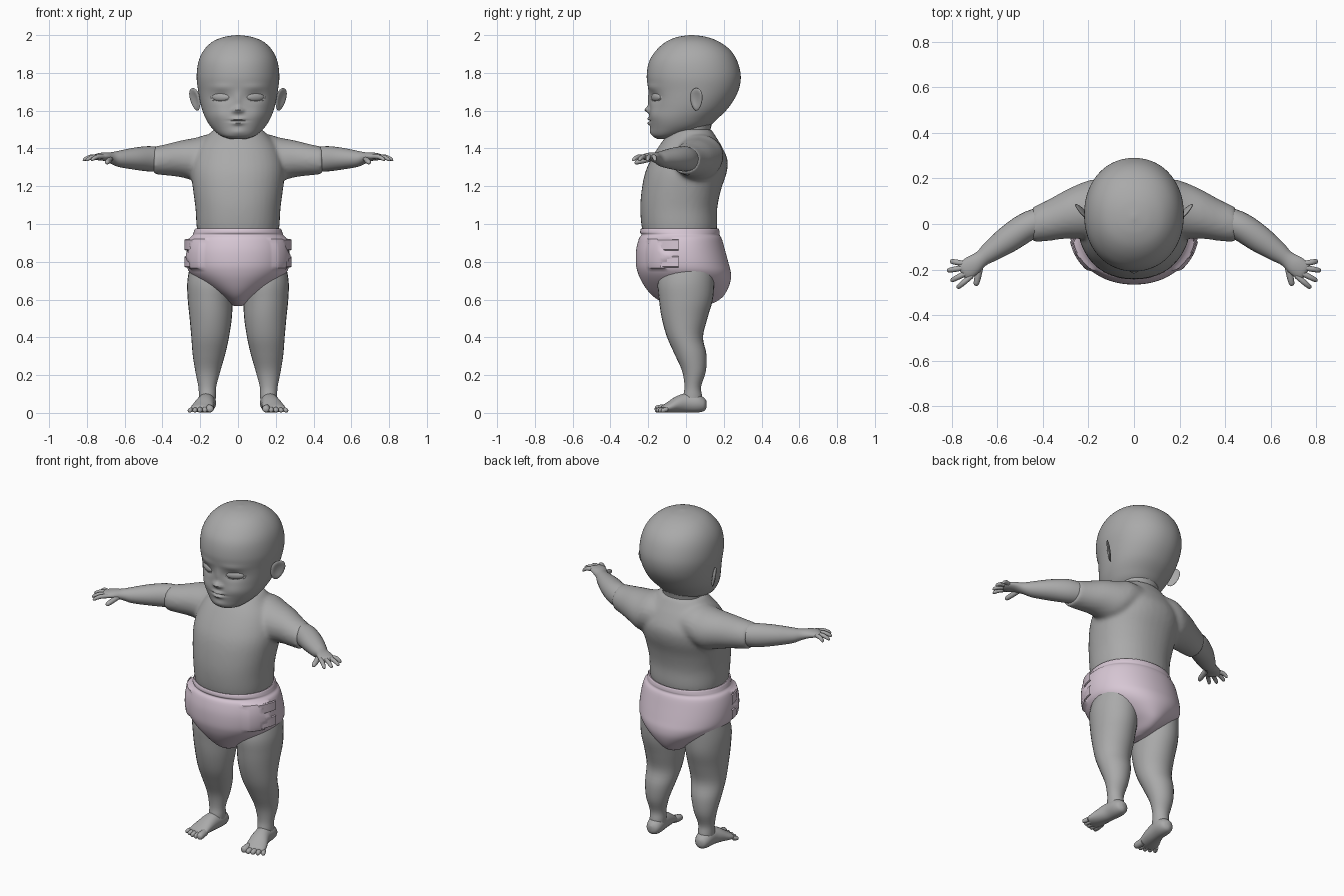
import bpy, bmesh, math
from mathutils import Vector

if "Cube" in bpy.data.objects:
    bpy.data.objects.remove(bpy.data.objects["Cube"])


def material(name, rgb):
    m = bpy.data.materials.new(name)
    m.diffuse_color = (*rgb, 1)
    m.use_nodes = True
    m.node_tree.nodes["Principled BSDF"].inputs["Base Color"].default_value = m.diffuse_color
    return m


GREY = material("grey", (0.40, 0.40, 0.40))
PINK = material("pale_pink", (0.68, 0.57, 0.66))


def spline(rows, sub):
    """Catmull-Rom interpolation through rows of numbers."""
    out = []
    for i in range(len(rows) - 1):
        p = [rows[max(0, min(len(rows) - 1, i + k))] for k in (-1, 0, 1, 2)]
        for s in range(sub):
            t = s / sub
            out.append([0.5 * (2 * b + (c - a) * t + (2 * a - 5 * b + 4 * c - d) * t * t
                               + (3 * b - a - 3 * c + d) * t ** 3) for a, b, c, d in zip(*p)])
    return out + [list(rows[-1])]


def loft(bm, rows, mode="z", sub=4, seg=24, power=2.0, cap=True):
    """Rows are (x, y, z, half_u, half_v). Mode z: level rings, x: rings facing x, path: rings across the path."""
    rows = spline(rows, sub)
    rings = []
    for i, (x, y, z, a, b) in enumerate(rows):
        if mode == "z":
            u, v = Vector((1, 0, 0)), Vector((0, 1, 0))
        elif mode == "x":
            u, v = Vector((0, 1, 0)), Vector((0, 0, 1))
        else:
            n, q = rows[min(i + 1, len(rows) - 1)], rows[max(i - 1, 0)]
            u, v = Vector((q[1] - n[1], n[0] - q[0], 0)).normalized(), Vector((0, 0, 1))
        ring = []
        for k in range(seg):
            t = 2 * math.pi * k / seg
            c, s = math.cos(t), math.sin(t)
            c, s = (math.copysign(abs(w) ** (2 / power), w) for w in (c, s))
            ring.append(bm.verts.new(Vector((x, y, z)) + u * c * max(a, .001) + v * s * max(b, .001)))
        rings.append(ring)
    for r0, r1 in zip(rings, rings[1:]):
        for k in range(seg):
            bm.faces.new((r0[k], r0[(k + 1) % seg], r1[(k + 1) % seg], r1[k]))
    if cap:
        bm.faces.new(rings[0])
        bm.faces.new(rings[-1])


def level(z, yf, yb, x1, x0=None):
    """Ring at height z from its front, back and side limits."""
    x0 = -x1 if x0 is None else x0
    return ((x0 + x1) / 2, (yf + yb) / 2, z, (x1 - x0) / 2, (yb - yf) / 2)


def digit(bm, base, tip, r, lift=0.0):
    """Rounded finger or toe."""
    a, b = Vector(base), Vector(tip)
    rows = []
    for t, k in ((0, 1), (.5, 1.05), (.85, .9), (.96, .6), (1, .1)):
        p = a.lerp(b, t)
        rows.append((p.x, p.y, p.z + lift * math.sin(math.pi * t), r * k, r * k))
    loft(bm, rows, "path", 2, 12)


def finish(bm, name, mat, mirror=False, angle=50):
    bmesh.ops.recalc_face_normals(bm, faces=bm.faces)
    me = bpy.data.meshes.new(name)
    bm.to_mesh(me)
    bm.free()
    me.materials.append(mat)
    ob = bpy.data.objects.new(name, me)
    bpy.context.collection.objects.link(ob)
    if mirror:
        ob.modifiers.new("Mirror", "MIRROR").use_mirror_merge = False
    bpy.ops.object.select_all(action="DESELECT")
    ob.select_set(True)
    bpy.context.view_layer.objects.active = ob
    bpy.ops.object.shade_smooth_by_angle(angle=math.radians(angle))
    return ob


# Head: skull loft, then the face is pushed in and out along y
bm = bmesh.new()
loft(bm, [level(*r) for r in (
    (1.45, -.15, -.07, .04), (1.468, -.177, 0, .092), (1.51, -.188, .11, .14), (1.56, -.193, .17, .172),
    (1.62, -.192, .228, .194), (1.70, -.197, .275, .21), (1.78, -.208, .29, .219), (1.86, -.195, .272, .209),
    (1.92, -.157, .235, .181), (1.965, -.105, .175, .135), (1.99, -.045, .11, .075), (2.0, .02, .04, .008))],
     sub=8, seg=128, power=2.1)
# (x, z, radius x, radius z, push)
FACE = [(.09, 1.672, .05, .026, .014), (0, 1.605, .016, .017, -.026), (.022, 1.60, .011, .011, -.012),
        (0, 1.655, .015, .04, -.008), (.10, 1.58, .05, .04, -.008), (0, 1.556, .03, .008, -.014),
        (0, 1.546, .045, .004, .008), (0, 1.533, .026, .009, -.014), (0, 1.487, .04, .018, -.007),
        (.09, 1.725, .06, .016, -.005)]
for v in bm.verts:
    if v.co.y < 0:
        x, z = abs(v.co.x), v.co.z
        v.co.y += sum(d * math.exp(-((x - cx) / rx) ** 2 - ((z - cz) / rz) ** 2)
                      for cx, cz, rx, rz, d in FACE)
finish(bm, "head", GREY)

# Eyes: almond shapes set in the sockets, with lid rims
bm = bmesh.new()
loft(bm, [(.09 + .046 * math.cos(t), -.157 + .022 * math.cos(t), 1.672, .015 * math.sin(t) + .001,
           .022 * math.sin(t) + .001) for t in [math.pi * k / 8 for k in range(9)]], "path", 2, 20)
finish(bm, "eyes", GREY, True)
bm = bmesh.new()
N = 28
rim = []
for k in range(N):
    t = 2 * math.pi * k / N
    x = .09 + .05 * math.cos(t)
    y = .042 - .235 * math.sqrt(1 - (x / .213) ** 2)
    rim.append([bm.verts.new((x + e * math.cos(t), y + .004 + dy, 1.672 + (.022 + e) * math.sin(t)))
                for e, dy in ((-.002, .012), (0, -.001), (.005, 0), (.009, .010))])
for k in range(N):
    for j in range(3):
        bm.faces.new((rim[k][j], rim[k][j + 1], rim[(k + 1) % N][j + 1], rim[(k + 1) % N][j]))
finish(bm, "eyelids", GREY, True)

# Ears: cupped shells leaning outwards
bm = bmesh.new()
for x, y, z, s in ((.222, .055, 1.66, 1), (.245, .045, 1.655, -.55)):
    g = bmesh.ops.create_uvsphere(bm, u_segments=20, v_segments=12, radius=1)["verts"]
    if s < 0:
        bmesh.ops.delete(bm, geom=g, context="VERTS")
        continue
    for v in g:
        a, b, c = v.co
        dish = .012 * max(0, 1 - (b * b + c * c) * 1.6) if a > 0 else 0
        px, py = .011 * a - dish, .040 * b * (1 + .2 * c)
        v.co = (x + px + .62 * py + .012 * c + .005, y + .8 * py, z + .06 * c)
finish(bm, "ears", GREY, True)

# Neck
bm = bmesh.new()
loft(bm, [level(1.40, -.08, .13, .12), level(1.49, -.06, .128, .115), level(1.57, -.06, .15, .12)])
finish(bm, "neck", GREY)

# Shirt: torso and short sleeves fused together
bm = bmesh.new()
loft(bm, [level(*r) for r in (
    (.88, -.20, .13, .19), (.97, -.232, .163, .217), (1.08, -.242, .165, .225), (1.18, -.235, .185, .238),
    (1.27, -.217, .215, .248), (1.34, -.187, .22, .24), (1.41, -.145, .19, .21), (1.46, -.108, .16, .168),
    (1.50, -.07, .135, .13))], seg=40, power=2.2)
for s in (-1, 1):
    loft(bm, [(s * x, y, z, a, b) for x, y, z, a, b in (
        (.08, .06, 1.375, .13, .10), (.16, .07, 1.36, .128, .115), (.22, .06, 1.343, .125, .115),
        (.30, .042, 1.345, .107, .098), (.38, .015, 1.34, .09, .083), (.445, -.003, 1.336, .077, .073))], "x")
ob = finish(bm, "shirt", GREY)
m = ob.modifiers.new("Fuse", "REMESH")
m.mode, m.voxel_size, m.use_smooth_shade = "VOXEL", .012, True
m = ob.modifiers.new("Soften", "SMOOTH")
m.factor, m.iterations = .5, 5

# Forearms and hands
bm = bmesh.new()
loft(bm, [(.40, .015, 1.342, .062, .062), (.47, -.012, 1.345, .063, .067), (.55, -.065, 1.346, .06, .058),
          (.63, -.122, 1.345, .046, .043), (.67, -.152, 1.35, .036, .03), (.71, -.182, 1.357, .043, .022),
          (.745, -.207, 1.355, .042, .017), (.758, -.216, 1.353, .03, .007)], "path")
TIPS = ((.808, -.163), (.822, -.205), (.806, -.25), (.778, -.282))
for off, (tx, ty) in zip((.034, .012, -.012, -.034), TIPS):
    digit(bm, (.733 + .6 * off, -.2 + .8 * off, 1.357), (tx, ty, 1.338), .0115, .008)
digit(bm, (.675, -.185, 1.345), (.695, -.272, 1.325), .014)
finish(bm, "forearms", GREY, True)

# Legs
bm = bmesh.new()
loft(bm, [level(*r) for r in (
    (.82, -.11, .15, .245, .05), (.70, -.148, .15, .268, .02), (.60, -.143, .142, .266, .027),
    (.50, -.128, .113, .256, .033), (.40, -.10, .09, .247, .048), (.31, -.06, .108, .24, .068),
    (.22, -.02, .105, .226, .094), (.14, -.008, .08, .21, .115), (.09, -.015, .085, .207, .117),
    (.04, -.02, .09, .205, .12))], seg=28)
finish(bm, "legs", GREY, True)

# Feet with toes
bm = bmesh.new()
loft(bm, [(.163, .108, .045, .012, .018), (.163, .095, .045, .035, .035), (.163, .06, .052, .047, .050),
          (.168, 0, .053, .047, .051), (.178, -.05, .045, .053, .043), (.190, -.095, .030, .059, .028),
          (.195, -.122, .022, .055, .018), (.197, -.13, .02, .04, .01)], "path")
for k in range(5):
    r = (.020, .0145, .014, .013, .012)[k]
    digit(bm, (.152 + .023 * k, -.10, r + .006), (.147 + .028 * k, -.166 + .0022 * k * k, r), r)
finish(bm, "feet", GREY, True)

# Diaper: briefs narrowing to the crotch
bm = bmesh.new()
loft(bm, [level(*r) for r in (
    (.965, -.225, .155, .21), (.975, -.238, .172, .226), (.955, -.243, .178, .235), (.942, -.236, .178, .24),
    (.92, -.25, .19, .258), (.86, -.264, .207, .271), (.79, -.265, .226, .272), (.745, -.256, .237, .258),
    (.70, -.237, .236, .216), (.65, -.205, .218, .146), (.61, -.165, .19, .083), (.58, -.11, .14, .045),
    (.565, -.05, .07, .02))], sub=4, seg=96, power=2.1)
# Front panel overlaps the back with a jagged taped edge at the hips
for v in bm.verts:
    x, y, z = v.co
    edge = -.10 + .03 * math.sin(z * 70)
    if .765 < z < .925 and -.2 < y < edge:
        v.co.x += math.copysign(.012, x)
        v.co.y -= .004
finish(bm, "diaper", PINK, angle=40)

# Fastening tabs on the hips
bm = bmesh.new()
for z0, z1 in ((.77, .83), (.86, .92)):
    pts = []
    for y in (-.15, -.11, -.07, -.04):
        w = .277 * math.sqrt(max(0, 1 - ((y + .02) / .245) ** 2)) + .007
        pts.append([bm.verts.new((w + d, y, z)) for d, z in ((-.006, z0), (0, z0 + .004), (0, z1 - .004), (-.006, z1))])
    for p, q in zip(pts, pts[1:]):
        for j in range(3):
            bm.faces.new((p[j], q[j], q[j + 1], p[j + 1]))
finish(bm, "diaper_tabs", PINK, True)
